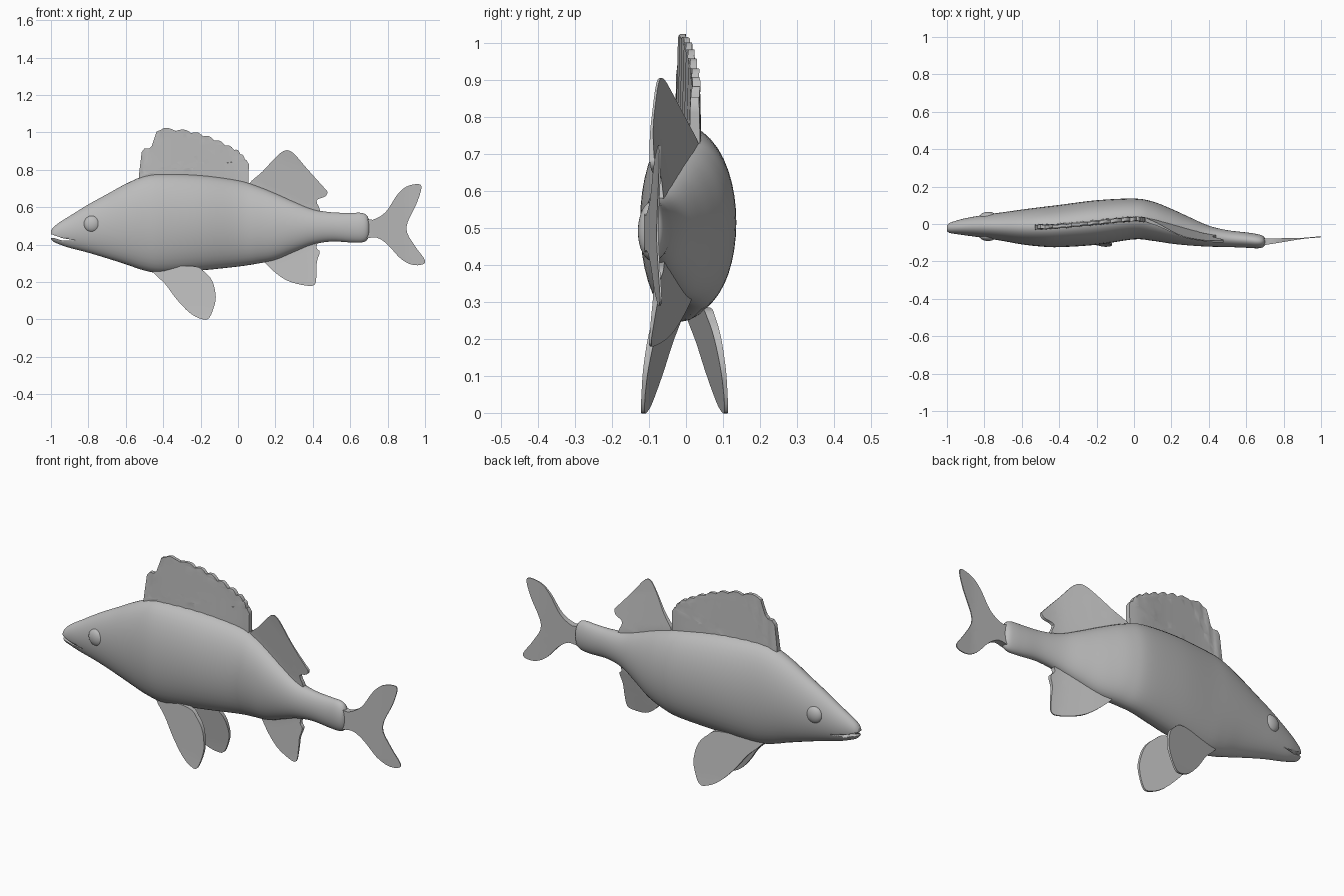
import bpy, bmesh, math
from mathutils import Vector

cube = bpy.data.objects.get("Cube")
if cube:
    bpy.data.objects.remove(cube, do_unlink=True)

GREY = (0.5, 0.5, 0.5, 1)
grey = bpy.data.materials.new("plain_grey")
grey.use_nodes = True
grey.diffuse_color = GREY
grey.node_tree.nodes["Principled BSDF"].inputs["Base Color"].default_value = GREY


def add_object(name, bm, angle=40):
    bmesh.ops.recalc_face_normals(bm, faces=bm.faces)
    mesh = bpy.data.meshes.new(name)
    bm.to_mesh(mesh)
    bm.free()
    mesh.materials.append(grey)
    obj = bpy.data.objects.new(name, mesh)
    bpy.context.collection.objects.link(obj)
    bpy.ops.object.select_all(action='DESELECT')
    bpy.context.view_layer.objects.active = obj
    obj.select_set(True)
    bpy.ops.object.shade_smooth_by_angle(angle=math.radians(angle))
    return obj


def smooth_path(rows, steps, closed=False):
    """Catmull-Rom samples through rows of any width."""
    n = len(rows)
    pick = (lambda i: rows[i % n]) if closed else (lambda i: rows[min(max(i, 0), n - 1)])
    out = []
    for i in range(n if closed else n - 1):
        for s in range(steps):
            t = s / steps
            out.append([b + t / 2 * (c - a + t * (2 * a - 5 * b + 4 * c - d + t * (3 * (b - c) + d - a)))
                        for a, b, c, d in zip(*(pick(i + k) for k in (-1, 0, 1, 2)))])
    return out if closed else out + [list(rows[-1])]


# Body stations: x, top z, bottom z, half width, spine y
STATIONS = smooth_path([
    (-1, .475, .43, .016, -.022), (-.985, .495, .415, .027, -.021),
    (-.95, .522, .4, .036, -.018), (-.9, .553, .383, .046, -.015),
    (-.8, .615, .357, .062, -.013), (-.7, .67, .327, .077, -.014),
    (-.6, .725, .295, .093, -.016), (-.5, .767, .262, .105, -.015),
    (-.4, .778, .247, .113, -.011), (-.2, .772, .262, .119, .008),
    (0, .745, .283, .109, .027), (.1, .715, .298, .105, .015),
    (.2, .675, .318, .093, -.012), (.3, .63, .36, .075, -.04),
    (.4, .59, .4, .056, -.065), (.5, .573, .417, .045, -.078),
    (.6, .57, .412, .041, -.086), (.66, .57, .412, .038, -.092),
    (.69, .555, .425, .03, -.094), (.705, .52, .455, .012, -.095)], 5)


def station(x, column):
    for a, b in zip(STATIONS, STATIONS[1:]):
        if a[0] <= x <= b[0]:
            return a[column] + (b[column] - a[column]) * (x - a[0]) / (b[0] - a[0])
    return STATIONS[0 if x < 0 else -1][column]


def spine(x):
    return station(x, 4)


def prism(outline):
    """Flat outline in xz, extruded between y = -1 and y = 1."""
    bm = bmesh.new()
    front, back = ([bm.verts.new((x, y, z)) for x, z in outline] for y in (-1, 1))
    bm.faces.new(front)
    bm.faces.new(back[::-1])
    for i in range(len(outline)):
        bm.faces.new((front[i - 1], front[i], back[i], back[i - 1]))
    bmesh.ops.recalc_face_normals(bm, faces=bm.faces)
    return bm


def fin(name, outline, middle, thickness):
    """Slice a prism finely, then bend it to the middle surface."""
    bm = prism(outline)
    bmesh.ops.triangulate(bm, faces=bm.faces, ngon_method='EAR_CLIP')
    for axis in (0, 2):
        values = [v.co[axis] for v in bm.verts]
        cut = min(values) + .021
        while cut < max(values):
            co, no = Vector(), Vector()
            co[axis], no[axis] = cut, 1
            bmesh.ops.bisect_plane(bm, geom=bm.verts[:] + bm.edges[:] + bm.faces[:],
                                   plane_co=co, plane_no=no, dist=1e-5)
            cut += .03
    for v in bm.verts:
        x, side, z = v.co
        v.co.y = middle(x, z) + side * thickness(x, z) / 2
    return add_object(name, bm)


# Body: elliptical rings along the spine
SIDES = 40
bm = bmesh.new()
rings = []
for x, top, low, half, y in STATIONS:
    angles = [2 * math.pi * i / SIDES for i in range(SIDES)]
    rings.append([bm.verts.new((x, y + half * math.cos(a),
                                (top + low) / 2 + (top - low) / 2 * math.sin(a))) for a in angles])
for a, b in zip(rings, rings[1:]):
    for i in range(SIDES):
        bm.faces.new((a[i - 1], a[i], b[i], b[i - 1]))
bm.faces.new(rings[0])
bm.faces.new(rings[-1])
body = add_object("body", bm, 50)

# Mouth: a thin curved wedge cut from the snout
cutter = add_object("mouth_cutter", prism(
    [(-1.05, .462), (-.99, .453), (-.94, .435), (-.87, .423), (-.94, .422), (-.98, .435), (-1.05, .437)]))
cutter.hide_render = True
mouth = body.modifiers.new("mouth", 'BOOLEAN')
mouth.operation, mouth.object, mouth.solver = 'DIFFERENCE', cutter, 'EXACT'
bpy.context.view_layer.objects.active = body
bpy.ops.object.modifier_apply(modifier="mouth")
bpy.data.objects.remove(cutter, do_unlink=True)

# Eyes: flattened domes on both cheeks
for label, side in (("right", -1), ("left", 1)):
    bm = bmesh.new()
    bmesh.ops.create_uvsphere(bm, u_segments=24, v_segments=16, radius=1)
    for v in bm.verts:
        v.co = (-.78 + .045 * v.co.x, spine(-.78) + side * .052 + .026 * v.co.y, .51 + .045 * v.co.z)
    add_object(label + "_eye", bm)

# First dorsal fin: short leading spine, then a scalloped crest
crest = smooth_path([(-.41, 1.015), (-.27, 1.0), (-.16, .97), (-.06, .925), (.01, .885), (.045, .84)], 12)
crest = [(x, z + .012 * abs(math.sin(i * math.pi / 7))) for i, (x, z) in enumerate(crest)]
fin("spiny_dorsal_fin",
    [(-.53, .7), (-.53, .77), (-.515, .895), (-.5, .915), (-.475, .915), (-.46, .93), (-.435, 1.005)]
    + crest + [(.058, .83), (.055, .67)],
    lambda x, z: spine(x) + .002 * math.sin(x * 110),
    lambda x, z: .028 - .012 * min(1, max(0, (z - .75) / .25)))

# Second dorsal fin, leaning to one side
fin("soft_dorsal_fin",
    smooth_path([(.06, .66), (.06, .725), (.13, .79), (.2, .865), (.25, .903), (.295, .89), (.37, .805),
                 (.46, .705), (.478, .68), (.465, .657), (.42, .635), (.43, .57), (.25, .59)], 4, True),
    lambda x, z: spine(x) - .15 * max(0, z - station(x, 1)),
    lambda x, z: .022 - .016 * min(1, max(0, z - station(x, 1)) / .2))

# Anal fin
fin("anal_fin",
    smooth_path([(.13, .34), (.14, .31), (.2, .25), (.27, .205), (.36, .182), (.41, .187), (.42, .25),
                 (.422, .31), (.437, .36), (.42, .385), (.42, .44), (.28, .42)], 4, True),
    lambda x, z: spine(x) - .14 * max(0, station(x, 2) - z),
    lambda x, z: .022 - .016 * min(1, max(0, station(x, 2) - z) / .2))

# Forked tail fin
fin("tail_fin",
    smooth_path([(.66, .54), (.72, .533), (.79, .575), (.85, .665), (.9, .71), (.965, .724), (.98, .7),
                 (.955, .62), (.9, .49), (.945, .395), (.998, .32), (.985, .294), (.93, .293), (.87, .325),
                 (.8, .4), (.74, .438), (.66, .44)], 4, True),
    lambda x, z: -.095 + .09 * max(0, x - .7),
    lambda x, z: .005 + .03 * max(0, min(1, (.9 - x) / .2)))

# Pair of splayed pelvic fins
pelvic = smooth_path([(-.45, .275), (-.45, .248), (-.39, .19), (-.33, .11), (-.26, .037), (-.2, .004),
                      (-.155, .007), (-.122, .09), (-.122, .15), (-.14, .21), (-.18, .255), (-.24, .285)], 4, True)
for label, side in (("right", -1), ("left", 1)):
    fin(label + "_pelvic_fin", pelvic,
        lambda x, z: side * (.02 + .14 * (.25 - z) + .2 * (x + .45)) - .004,
        lambda x, z: .01 + .06 * max(0, z - .05))
